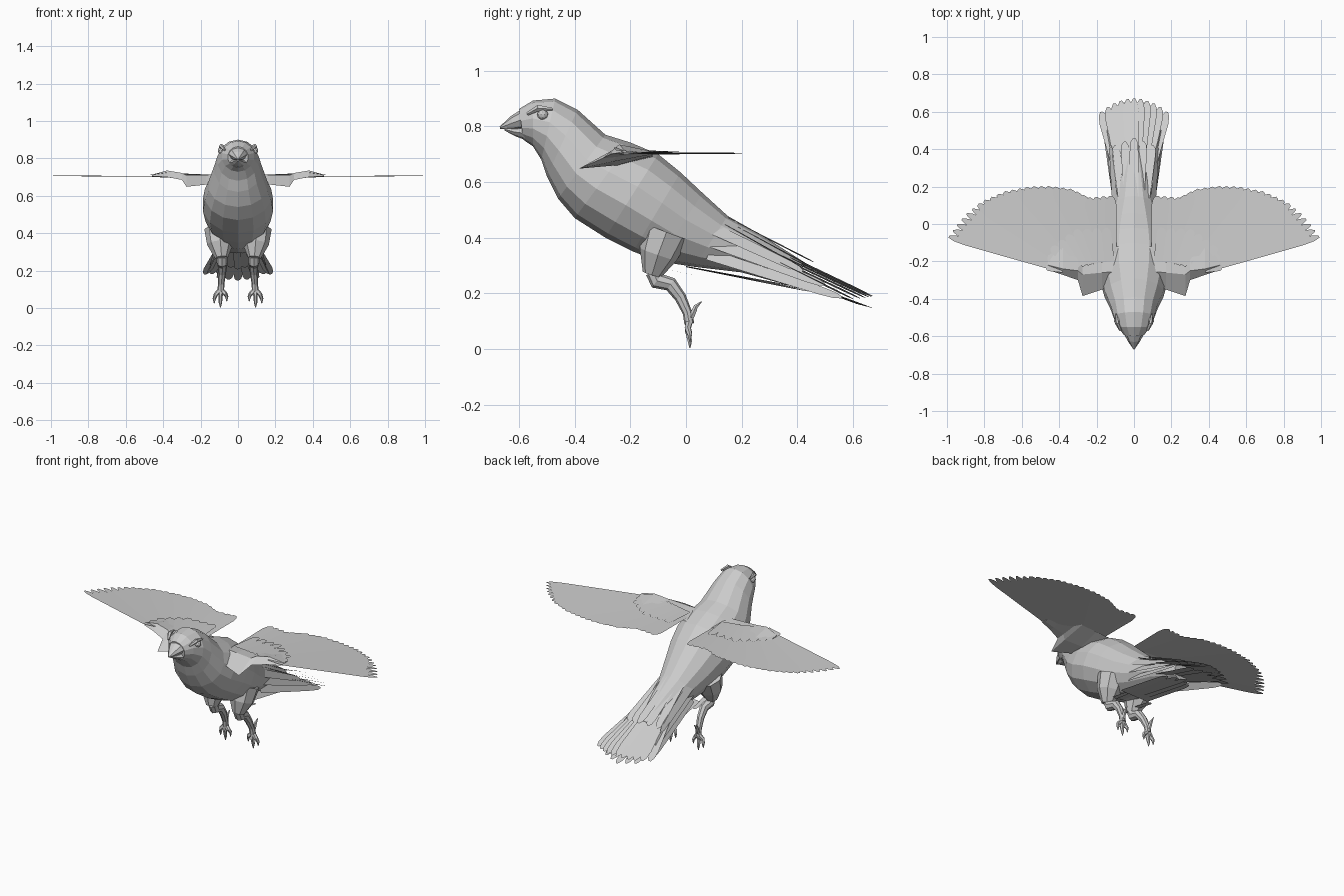
import bpy, bmesh, math
from mathutils import Vector as V

if "Cube" in bpy.data.objects:
    bpy.data.objects.remove(bpy.data.objects["Cube"])


def finish(bm, name, mirror=False):
    bmesh.ops.recalc_face_normals(bm, faces=bm.faces)
    me = bpy.data.meshes.new(name)
    bm.to_mesh(me)
    bm.free()
    ob = bpy.data.objects.new(name, me)
    bpy.context.collection.objects.link(ob)
    if mirror:
        ob.modifiers.new("mirror", 'MIRROR').use_mirror_merge = False
    return ob


def loft(bm, rings):
    vr = [[bm.verts.new(p) for p in r] for r in rings]
    n = len(rings[0])
    for a, b in zip(vr, vr[1:]):
        for i in range(n):
            j = (i + 1) % n
            bm.faces.new((a[i], a[j], b[j], b[i]))
    bm.faces.new(vr[0])
    bm.faces.new(vr[-1])


def tube(bm, pts, radii, n=6):
    pts = [V(p) for p in pts]
    rings = []
    for i, p in enumerate(pts):
        d = (pts[min(i + 1, len(pts) - 1)] - pts[max(i - 1, 0)]).normalized()
        u = V((1, 0, 0))
        u = (u - d * u.dot(d)).normalized()
        w = d.cross(u)
        rings.append([p + radii[i] * (u * math.cos(a) + w * math.sin(a))
                      for a in (2 * math.pi * k / n for k in range(n))])
    loft(bm, rings)


def feather(bm, base, tip, w0, w1, up=(0, 0, 1), tilt=0.0):
    base, tip, up = V(base), V(tip), V(up).normalized()
    d = tip - base
    s = d.cross(up).normalized()
    s = (s + up * tilt) / 2
    prof = [(0, w0), (0.5, (w0 + w1) / 2), (0.85, w1), (0.95, w1 * .75), (1, w1 * .25)]
    rows = [(bm.verts.new(base + d * t - s * w), bm.verts.new(base + d * t + s * w))
            for t, w in prof]
    for a, b in zip(rows, rows[1:]):
        bm.faces.new((a[0], a[1], b[1], b[0]))


def along(pts, t):
    pts = [V(p) for p in pts]
    seg = [(b - a).length for a, b in zip(pts, pts[1:])]
    d = t * sum(seg)
    for a, b, l in zip(pts, pts[1:], seg):
        if d <= l:
            return a.lerp(b, d / l)
        d -= l
    return pts[-1]


# Body: slanted elliptical sections (top y, top z, bottom y, bottom z, half width)
sections = [
    (-.60, .863, -.585, .752, .055), (-.55, .893, -.55, .728, .088),
    (-.47, .90, -.52, .68, .112), (-.39, .86, -.50, .62, .128),
    (-.29, .77, -.46, .54, .16), (-.20, .742, -.40, .47, .182),
    (-.10, .70, -.29, .40, .192), (-.02, .635, -.19, .35, .178),
    (.06, .56, -.10, .315, .15), (.15, .478, .03, .295, .115),
    (.27, .41, .20, .275, .085), (.42, .315, .40, .22, .05)]


def ring(ty, tz, by, bz, w, n=14):
    c, h = V((0, (ty + by) / 2, (tz + bz) / 2)), V((0, (ty - by) / 2, (tz - bz) / 2))
    return [c + h * math.cos(a) + V((w * math.sin(a), 0, 0))
            for a in (2 * math.pi * k / n for k in range(n))]


bm = bmesh.new()
loft(bm, [ring(*s) for s in sections])
finish(bm, "body")

# Beak: upper and lower halves
bm = bmesh.new()
loft(bm, [ring(*s, n=8) for s in [(-.59, .862, -.58, .79, .055), (-.63, .837, -.62, .787, .034),
                                  (-.67, .799, -.668, .791, .004)]])
loft(bm, [ring(*s, n=8) for s in [(-.58, .80, -.575, .75, .05), (-.62, .795, -.615, .765, .03),
                                  (-.655, .795, -.652, .785, .006)]])
finish(bm, "beak")

# Eyes
bm = bmesh.new()
bmesh.ops.create_icosphere(bm, subdivisions=2, radius=.02)
bmesh.ops.translate(bm, verts=bm.verts, vec=(.088, -.515, .842))
finish(bm, "eye", True)

# Brow ridge over each eye
bm = bmesh.new()
tube(bm, [(.072, -.57, .845), (.09, -.53, .866), (.098, -.48, .862)], [.006, .012, .005], 5)
finish(bm, "brow", True)

# Flight feathers: fan out to the wing outline
outline = [(.125, .15, .703), (.25, .14, .703), (.34, .185, .703), (.45, .20, .704), (.56, .197, .704),
           (.70, .17, .705), (.82, .115, .705), (.90, .05, .706), (.95, -.01, .706), (.99, -.068, .707)]
bm = bmesh.new()
N = 26
for i in range(N):
    t = i / (N - 1)
    base = V((.12, -.19, .70)).lerp(V((.42, -.225, .704)), t)
    tip = along(outline, t)
    feather(bm, base, tip, .05, .062 if t < .8 else .042, tilt=.06)
finish(bm, "flight_feathers", True)

# Shorter covert feathers on the wing top
bm = bmesh.new()
for i in range(9):
    t = i / 8
    feather(bm, V((.13, -.2, .712)).lerp(V((.38, -.235, .722)), t),
            along([(.15, -.02, .708), (.32, -.03, .708), (.45, -.13, .709), (.47, -.225, .711)], t),
            .05, .05, tilt=.06)
finish(bm, "wing_coverts", True)

# Wing arm: sections along x of front, top, rear, underside (y, z)
arm = [(.06, -.31, .67, -.25, .715, -.12, .69, -.22, .655), (.17, -.35, .66, -.26, .712, -.12, .695, -.25, .66),
       (.275, -.385, .648, -.27, .71, -.12, .70, -.27, .672), (.30, -.30, .685, -.25, .722, -.11, .708, -.25, .69),
       (.38, -.272, .70, -.24, .735, -.12, .71, -.24, .698), (.46, -.245, .705, -.22, .713, -.17, .706, -.22, .70)]
bm = bmesh.new()
loft(bm, [[(r[0], r[k], r[k + 1]) for k in (1, 3, 5, 7)] for r in arm])
finish(bm, "wing_arm", True)

# Tail fan
bm = bmesh.new()
for i in range(11):
    s = (i - 5) / 5
    a = abs(s)
    feather(bm, (s * .06, .17, .43 - .04 * a), (s * .175, .67 - .07 * a * a, .19 - .01 * a),
            .04, .052, (0, .5, 1), .12)
for i in range(5):
    s = (i - 2) / 2
    feather(bm, (s * .04, .22, .31), (s * .10, .67 - .04 * abs(s), .147 + .01 * abs(s)),
            .04, .045, (0, .4, 1), .08)
finish(bm, "tail_feathers")

# Tail coverts above and below
bm = bmesh.new()
for i in range(5):
    s = (i - 2) / 2
    a = abs(s)
    feather(bm, (s * .06, .14, .475 - .03 * a), (s * .10, .46 - .04 * a, .312 - .02 * a),
            .05, .045, (0, .5, 1), .1)
    feather(bm, (s * .07, .0, .296), (s * .075, .44 - .06 * a, .207 + .02 * a),
            .05, .04, (0, .25, 1), .08)
finish(bm, "tail_coverts")

# Long flank feathers beside the tail root
bm = bmesh.new()
for k, (y, z) in enumerate([(.42, .28), (.5, .23), (.56, .185)]):
    feather(bm, (.1 - .004 * k, .08, .44 - .05 * k), (.125 + .02 * k, y, z), .05, .035, (1, .3, .6))
feather(bm, (.08, -.1, .29), (.085, .045, .264), .03, .03)
finish(bm, "flank_feathers", True)

# Feathered thighs
bm = bmesh.new()
tube(bm, [(.095, -.07, .42), (.095, -.10, .34), (.088, -.122, .268)], [.085, .07, .035], 8)
finish(bm, "thigh", True)

# Legs with cuff and bent shank
bm = bmesh.new()
tube(bm, [(.085, -.115, .275), (.085, -.105, .245), (.083, -.055, .232), (.085, -.02, .185),
          (.09, .005, .13), (.092, .012, .09)], [.03, .03, .026, .021, .017, .018], 8)
finish(bm, "leg", True)

# Hanging toes with claws and the raised hind toe
bm = bmesh.new()
for x, z in [(.06, .035), (.094, .003), (.127, .025)]:
    m = .092 + (x - .092) * .75
    tube(bm, [(.092, .012, .10), (m, .006, .065 + z * .3), (x, .014, z + .025), (x, .014, z)],
         [.014, .012, .009, .002])
tube(bm, [(.092, .01, .10), (.094, .026, .13), (.095, .035, .152), (.095, .056, .17)],
     [.014, .011, .009, .002])
finish(bm, "toes", True)
